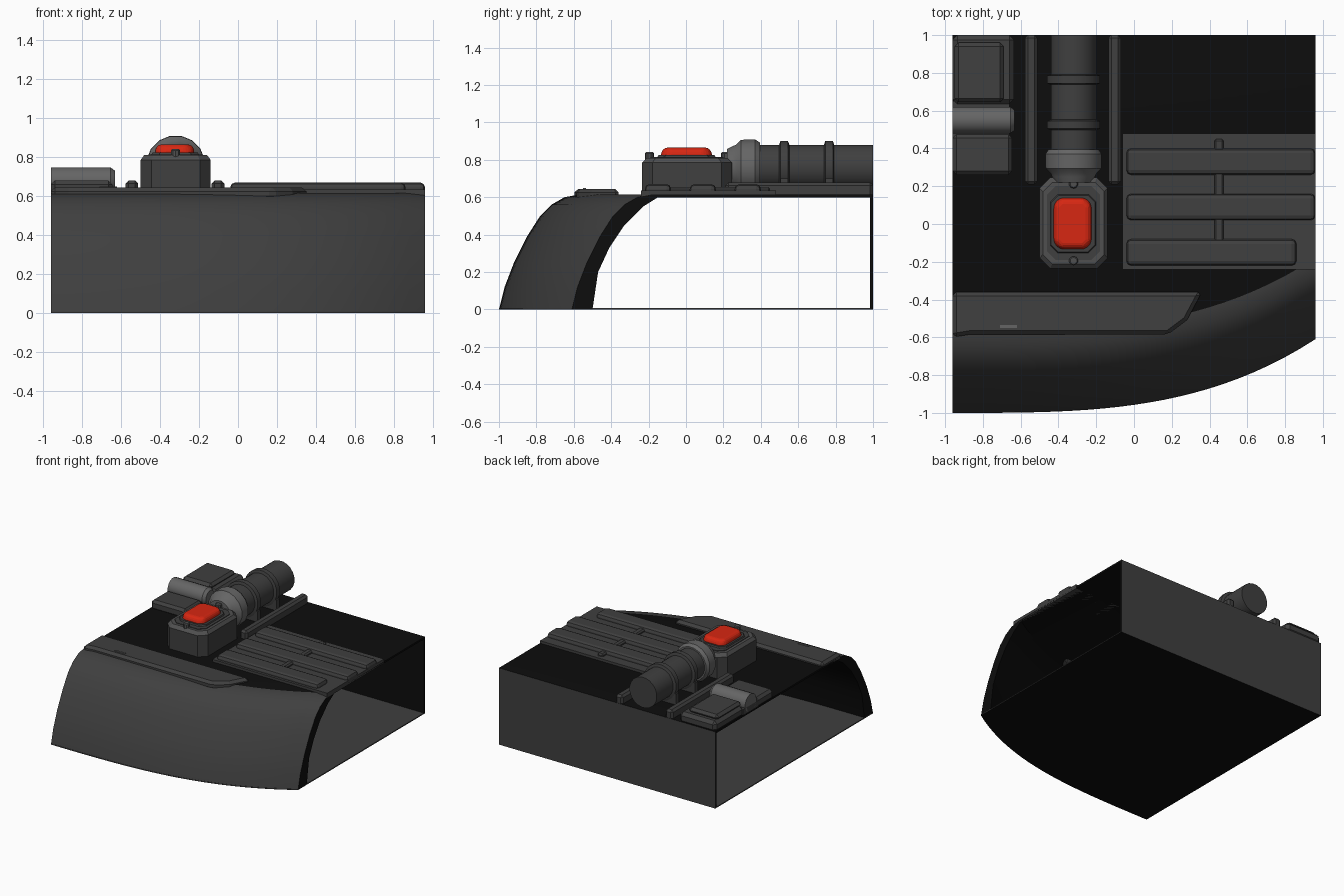
import bpy, bmesh, math
from mathutils import Matrix

cube = bpy.data.objects.get("Cube")
if cube:
    bpy.data.objects.remove(cube, do_unlink=True)


def material(name, rgb):
    m = bpy.data.materials.new(name)
    m.use_nodes = True
    m.diffuse_color = (*rgb, 1)
    bsdf = m.node_tree.nodes["Principled BSDF"]
    bsdf.inputs["Base Color"].default_value = (*rgb, 1)
    bsdf.inputs["Roughness"].default_value = 0.7
    return m


BLACK = material("black", (0.004, 0.004, 0.004))
DARK = material("dark grey", (0.05, 0.05, 0.05))
MID = material("mid grey", (0.08, 0.08, 0.08))
LIGHT = material("light grey", (0.13, 0.13, 0.13))
RED = material("red", (0.68, 0.02, 0.006))


def finish(name, bm, mats, smooth=False, bevel=0, segments=1):
    bmesh.ops.recalc_face_normals(bm, faces=bm.faces)
    me = bpy.data.meshes.new(name)
    bm.to_mesh(me)
    bm.free()
    for m in mats:
        me.materials.append(m)
    ob = bpy.data.objects.new(name, me)
    bpy.context.collection.objects.link(ob)
    if bevel:
        mod = ob.modifiers.new("bevel", "BEVEL")
        mod.width, mod.segments = bevel, segments
        mod.limit_method = "ANGLE"
    if smooth:
        bpy.ops.object.select_all(action="DESELECT")
        ob.select_set(True)
        bpy.context.view_layer.objects.active = ob
        bpy.ops.object.shade_smooth_by_angle(angle=math.radians(35))
    return ob


def prism(name, outline, z0, z1, mat, bevel=0, top_scale=1, segments=1):
    """Extrude a plan outline upward, optionally tapering its top."""
    bm = bmesh.new()
    cx = sum(p[0] for p in outline) / len(outline)
    cy = sum(p[1] for p in outline) / len(outline)
    low = [bm.verts.new((x, y, z0)) for x, y in outline]
    high = [bm.verts.new((cx + (x - cx) * top_scale, cy + (y - cy) * top_scale, z1))
            for x, y in outline]
    bm.faces.new(low[::-1])
    bm.faces.new(high)
    for i in range(len(low)):
        j = (i + 1) % len(low)
        bm.faces.new((low[i], low[j], high[j], high[i]))
    return finish(name, bm, [mat], bevel=bevel, segments=segments)


def chamfered(x0, x1, y0, y1, c):
    return [(x0 + c, y0), (x1 - c, y0), (x1, y0 + c), (x1, y1 - c),
            (x1 - c, y1), (x0 + c, y1), (x0, y1 - c), (x0, y0 + c)]


def box(name, x0, x1, y0, y1, z0, z1, mat, bevel=0, segments=1):
    return prism(name, [(x0, y0), (x1, y0), (x1, y1), (x0, y1)], z0, z1, mat, bevel,
                 segments=segments)


def turned(name, profile, origin, axis, mat, sides=16):
    """Lathe (radius, distance) pairs about the given axis."""
    bm = bmesh.new()
    rings = []
    for r, d in profile:
        rings.append([bm.verts.new((r * math.cos(a), r * math.sin(a), d))
                      for a in (2 * math.pi * (k + 0.5) / sides for k in range(sides))])
    for a, b in zip(rings, rings[1:]):
        for k in range(sides):
            n = (k + 1) % sides
            bm.faces.new((a[k], a[n], b[n], b[k]))
    bm.faces.new(rings[0][::-1])
    bm.faces.new(rings[-1])
    turn = {"x": Matrix.Rotation(math.pi / 2, 4, "Y"),
            "y": Matrix.Rotation(-math.pi / 2, 4, "X"),
            "z": Matrix.Identity(4)}[axis]
    bm.transform(Matrix.Translation(origin) @ turn)
    return finish(name, bm, [mat], smooth=True)


# Curved shell: one cross-section swept across x, swinging back toward +x
W = 0.96
STEPS = 24
stations = [-W + 2 * W * i / STEPS for i in range(STEPS + 1)]


def sweep(x):
    return 0.39 * ((x + W) / (2 * W)) ** 3.2


outer = [(-1, 0), (-0.97, 0.12), (-0.92, 0.25), (-0.85, 0.39), (-0.78, 0.5),
         (-0.72, 0.56), (-0.65, 0.6), (-0.57, 0.615)]
back = [(1, 0.615), (1, 0), (0.985, 0), (0.985, 0.6)]
inner = [(-0.54, 0.6), (-0.62, 0.55), (-0.72, 0.45), (-0.8, 0.33), (-0.86, 0.2), (-0.89, 0)]
section = outer + back + inner
bm = bmesh.new()
rings = []
for x in stations:
    rings.append([bm.verts.new((x, y + (sweep(x) if y < 0 else 0), z)) for y, z in section])
n = len(section)
top_start = len(outer) - 1
for a, b in zip(rings, rings[1:]):
    for k in range(n):
        f = bm.faces.new((a[k], a[(k + 1) % n], b[(k + 1) % n], b[k]))
        # grey outside front and back wall, black top and inside
        f.material_index = 0 if k < top_start or k == top_start + 1 else 1
for cap in (rings[0][::-1], rings[-1]):
    bm.faces.new(cap).material_index = 1
finish("curved_shell", bm, [DARK, BLACK], smooth=True)

# Floor sheet with a black underside
floor = [(x, -1 + sweep(x)) for x in stations] + [(W, 1), (-W, 1)]
ob = prism("floor", floor, 0, 0.008, DARK)
ob.data.materials.append(BLACK)
for p in ob.data.polygons:
    p.material_index = 1 if p.normal.z < -0.5 else 0

# Front ledge with slanted end
prism("front_ledge", [(-W, -0.6), (-0.87, -0.585), (0.18, -0.585), (0.28, -0.51),
                      (0.36, -0.36), (-W, -0.36)], 0.58, 0.645, DARK, 0.02)
box("ledge_slot", -0.71, -0.62, -0.55, -0.535, 0.64, 0.65, LIGHT)

# Slatted panel
box("slat_base", -0.06, W, -0.24, 0.48, 0.6, 0.635, DARK)
for i, (y, x1) in enumerate([(0.33, W), (0.09, W), (-0.15, 0.86)]):
    box(f"slat_{i + 1}", -0.04, x1, y - 0.07, y + 0.07, 0.61, 0.67, DARK, 0.025, 2)
box("slat_connector", 0.425, 0.475, -0.1, 0.45, 0.62, 0.655, DARK, 0.01)

# Rails either side of the pipe
for side, x in (("right", -0.545), ("left", -0.103)):
    box(f"{side}_rail", x - 0.033, x + 0.033, 0.21, 1, 0.6, 0.68, DARK, 0.016)

# Button housing
CX = -0.32
prism("button_housing", chamfered(-0.5, -0.14, -0.235, 0.245, 0.055), 0.6, 0.785, DARK)
prism("housing_rim", chamfered(-0.5, -0.14, -0.235, 0.245, 0.055), 0.785, 0.81, MID,
      top_scale=0.9)
prism("housing_top", chamfered(-0.46, -0.18, -0.19, 0.2, 0.045), 0.8, 0.815, DARK)
prism("button_collar", chamfered(-0.445, -0.2, -0.155, 0.16, 0.04), 0.81, 0.825, DARK,
      top_scale=0.95)
prism("red_button", chamfered(-0.43, -0.22, -0.14, 0.145, 0.035), 0.81, 0.865, RED,
      0.028, 0.88, 3)
for i, y in enumerate((-0.195, 0.212)):
    turned(f"housing_screw_{i + 1}", [(0.024, 0), (0.024, 0.035), (0.018, 0.042)],
           (CX, y, 0.8), "z", MID, 10)

# Pipe with collar and clamps
PZ = 0.76
turned("pipe", [(0.122, 0.36), (0.122, 1)], (CX, 0, PZ), "y", DARK, 20)
turned("pipe_collar", [(0.1, 0.22), (0.115, 0.25), (0.125, 0.27), (0.15, 0.295), (0.152, 0.37),
                       (0.135, 0.395)], (CX, 0, PZ), "y", LIGHT)
for i, y in enumerate((0.525, 0.765)):
    turned(f"pipe_clamp_{i + 1}", [(0.12, y - 0.028), (0.143, y - 0.02), (0.143, y + 0.02),
                                   (0.12, y + 0.028)], (CX, 0, PZ), "y", DARK, 20)
    box(f"clamp_foot_{i + 1}", CX - 0.14, CX + 0.14, y - 0.02, y + 0.02, 0.6, 0.7, DARK)

# Rear equipment block with roller
box("equipment_front", -W, -0.645, 0.26, 0.475, 0.6, 0.68, DARK, 0.02)
box("equipment_base", -W, -0.66, 0.45, 0.65, 0.6, 0.66, DARK)
box("equipment_rear", -W, -0.635, 0.635, 1, 0.6, 0.69, DARK, 0.025)
box("equipment_lid", -0.95, -0.69, 0.645, 0.96, 0.68, 0.725, DARK, 0.02)
turned("roller", [(0.072, -W), (0.072, -0.655), (0.055, -0.632)], (0, 0.55, 0.677), "x", LIGHT)
